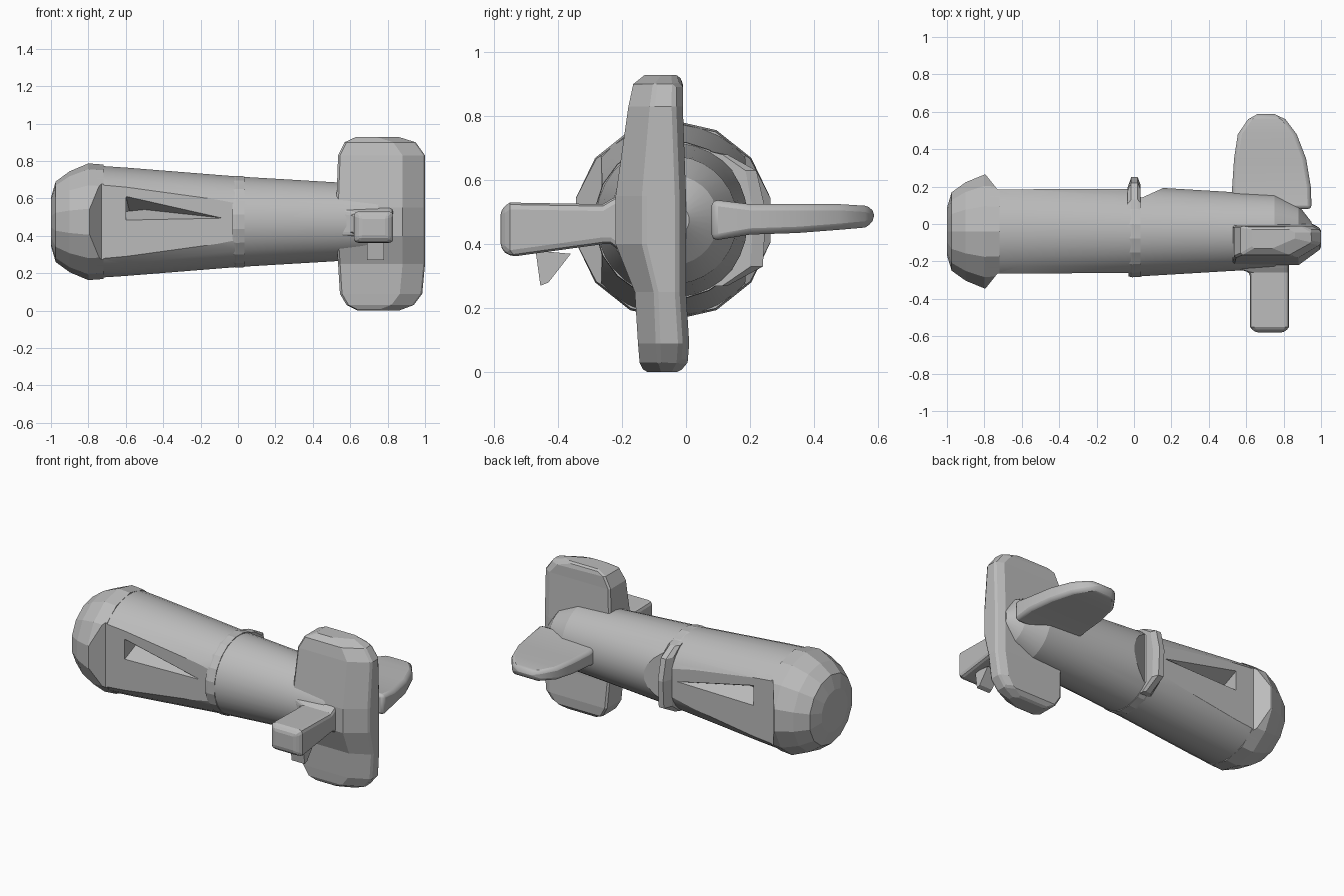
import bpy, bmesh, math

cube = bpy.data.objects.get("Cube")
if cube:
    bpy.data.objects.remove(cube, do_unlink=True)

grey = bpy.data.materials.new("plain grey")
grey.use_nodes = True
colour = (0.5, 0.5, 0.5, 1)
grey.diffuse_color = colour
grey.node_tree.nodes["Principled BSDF"].inputs["Base Color"].default_value = colour

CY, CZ = -0.04, 0.475   # long axis of the hull


def loft(name, rings):
    """Skin a list of equal-length point rings and cap both ends."""
    bm = bmesh.new()
    rows = [[bm.verts.new(p) for p in ring] for ring in rings]
    n = len(rows[0])
    for a, b in zip(rows, rows[1:]):
        for i in range(n):
            j = (i + 1) % n
            bm.faces.new((a[i], a[j], b[j], b[i]))
    bm.faces.new(rows[0])
    bm.faces.new(rows[-1])
    bmesh.ops.recalc_face_normals(bm, faces=bm.faces)
    mesh = bpy.data.meshes.new(name)
    bm.to_mesh(mesh)
    bm.free()
    mesh.materials.append(grey)
    obj = bpy.data.objects.new(name, mesh)
    bpy.context.collection.objects.link(obj)
    return obj


def activate(obj):
    bpy.ops.object.select_all(action='DESELECT')
    obj.select_set(True)
    bpy.context.view_layer.objects.active = obj


def turned(name, profile, sides):
    """Turn an (x, radius) profile around the hull axis."""
    angles = [2 * math.pi * (i + 0.5) / sides for i in range(sides)]
    return loft(name, [[(x, CY + r * math.cos(a), CZ + r * math.sin(a)) for a in angles]
                       for x, r in profile])


def bevel(obj, width, segments=2):
    mod = obj.modifiers.new("rounded edges", 'BEVEL')
    mod.width, mod.segments = width, segments
    mod.limit_method = 'ANGLE'
    mod.angle_limit = math.radians(40)


def cut(obj, cutters):
    activate(obj)
    for c in cutters:
        mod = obj.modifiers.new("cut", 'BOOLEAN')
        mod.operation, mod.solver, mod.object = 'DIFFERENCE', 'EXACT', c
        bpy.ops.object.modifier_apply(modifier=mod.name)


def smooth(obj, angle):
    activate(obj)
    bpy.ops.object.shade_smooth_by_angle(angle=math.radians(angle))


# Hull and blunt nose
nose = turned("nose", [(-1, 0.13), (-0.975, 0.215), (-0.9, 0.27), (-0.8, 0.312),
                       (-0.72, 0.306)], 14)
hull = turned("hull", [(-0.78, 0.303), (-0.6, 0.291), (0, 0.243), (0.52, 0.212),
                       (0.75, 0.2), (0.88, 0.14), (0.95, 0.05)], 32)

# Flattened sides
back_plan = [(-0.81, 0.285), (-0.73, 0.185), (0, 0.188), (0.04, 0.14), (0.2, 0.212),
             (0.2, 0.5), (-0.81, 0.5)]
front_plan = [(-0.81, -0.365), (-0.73, -0.265), (-0.02, -0.262), (-0.02, -0.6), (-0.81, -0.6)]
cutters = [loft("side_cutter", [[(x, y, z) for x, y in plan] for z in (0, 1)])
           for plan in (back_plan, front_plan)]
cut(nose, cutters)

# Tapering scoop sunk into each flat
for side, face in ((1, 0.186), (-1, -0.264)):
    mouth = [(-0.6, 0.48), (-0.6, 0.615), (-0.04, 0.49)]
    outer = [(x, face + side * 0.01, z) for x, z in mouth]
    inner = [(-0.6 + 0.1 * t, face - side * 0.11, 0.53 + 0.01 * t) for t in (0, 0.2, 1)]
    cutters.append(loft("scoop_cutter", [outer, inner]))
cut(hull, cutters)
for c in cutters:
    bpy.data.objects.remove(c, do_unlink=True)
smooth(hull, 18)

# Middle band with a raised clamp on the back side
band = turned("middle_band", [(-0.03, 0.243), (-0.01, 0.248), (0.035, 0.246)], 20)
clamp_side = [(0.08, 0.69), (0.13, 0.68), (0.22, 0.63), (0.25, 0.5), (0.24, 0.33),
              (0.13, 0.27), (0.05, 0.27)]
loft("band_clamp", [[(x, 0.05 + (y - 0.05) * s, z) for y, z in clamp_side]
                    for x, s in ((-0.035, 0.72), (-0.015, 1), (0.02, 1), (0.035, 0.8))])

# Upright tail fin, chamfered along its rear edge
fin_levels = [(0, 0.64, 0.86, -0.13, -0.02), (0.03, 0.58, 0.94, -0.145, 0.005),
              (0.09, 0.545, 0.985, -0.15, 0.01), (0.25, 0.535, 1, -0.16, 0),
              (0.4, 0.525, 1, -0.22, 0), (0.55, 0.525, 1, -0.22, 0),
              (0.83, 0.535, 1, -0.18, -0.01), (0.9, 0.57, 0.95, -0.165, -0.01),
              (0.928, 0.63, 0.86, -0.13, -0.02)]
fin = loft("upright_fin", [[(a, f, z), (a, b, z), (c - 0.05, b, z), (c, b - 0.025, z),
                            (c, f * 0.6, z), (c - 0.12, f, z)]
                           for z, a, c, f, b in fin_levels])
bevel(fin, 0.01, 1)


# Sideways fins, skinned outwards along y
def side_fin(name, stations, width):
    obj = loft(name, [[(a, y, lo), (b, y, lo), (b, y, hi), (a, y, hi)]
                      for y, a, b, lo, hi in stations])
    bevel(obj, width)
    return obj


side_fin("front_fin", [(-0.18, 0.53, 0.83, 0.36, 0.57), (-0.235, 0.54, 0.83, 0.4, 0.54),
                       (-0.26, 0.62, 0.83, 0.4, 0.525), (-0.55, 0.62, 0.83, 0.36, 0.53),
                       (-0.58, 0.645, 0.805, 0.385, 0.51)], 0.02)
back_fin = side_fin("back_fin", [(0.08, 0.525, 0.95, 0.41, 0.54), (0.2, 0.525, 0.945, 0.43, 0.525),
                                 (0.35, 0.535, 0.92, 0.435, 0.525), (0.48, 0.555, 0.87, 0.445, 0.525),
                                 (0.56, 0.61, 0.81, 0.452, 0.52), (0.588, 0.66, 0.75, 0.47, 0.51)], 0.025)
smooth(back_fin, 30)

# Small prong below the front fin
prong_side = [(-0.47, 0.38), (-0.36, 0.37), (-0.43, 0.28), (-0.455, 0.27)]
loft("prong", [[(x, y, z) for y, z in prong_side] for x in (0.69, 0.78)])
